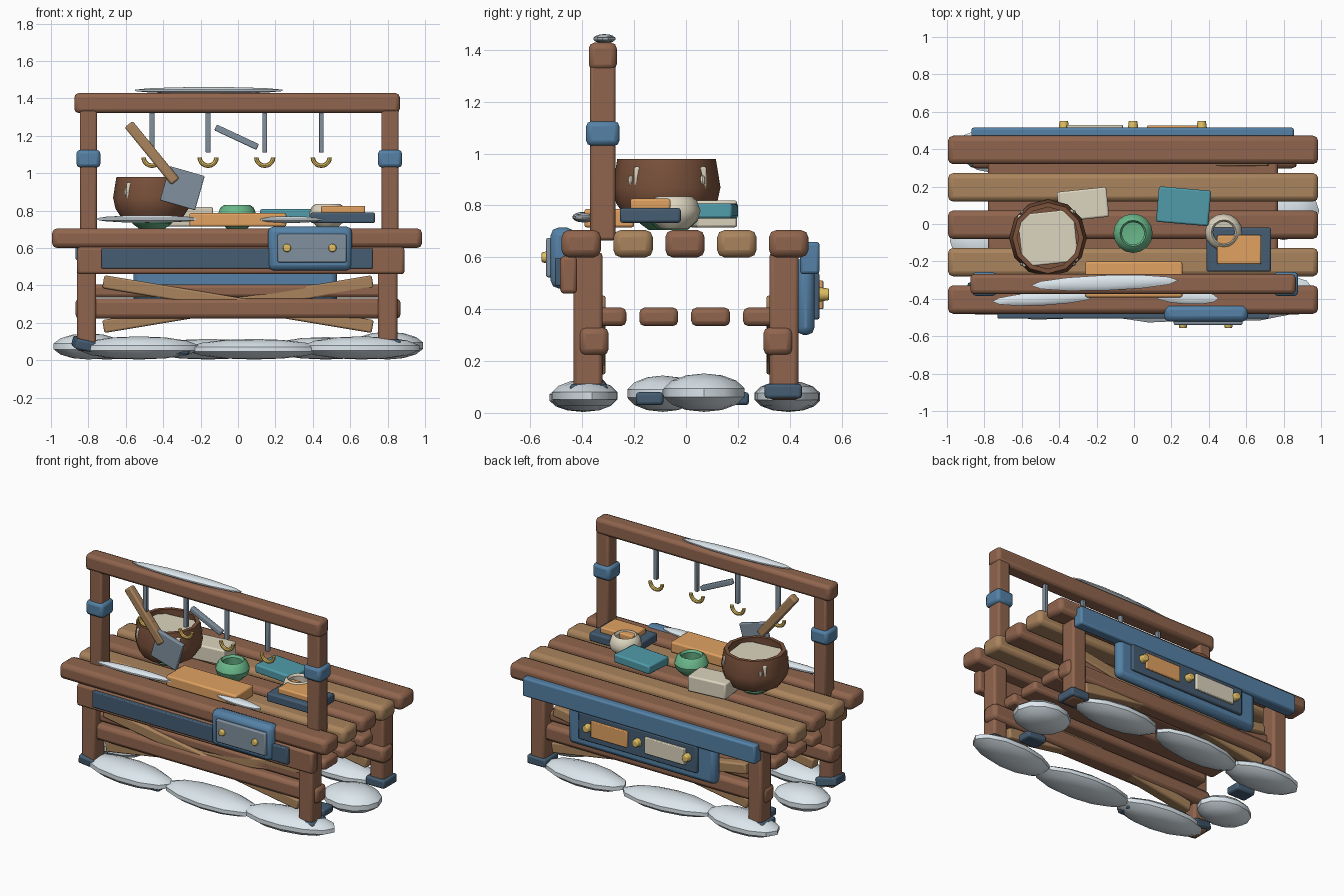
import bpy, bmesh, math
from mathutils import Vector, Matrix

if "Cube" in bpy.data.objects:
    bpy.data.objects.remove(bpy.data.objects["Cube"])

COL = {
    "wood": (0.28, 0.13, 0.075), "light_wood": (0.40, 0.23, 0.11), "pot_brown": (0.20, 0.085, 0.045),
    "blue": (0.09, 0.22, 0.38), "navy": (0.06, 0.11, 0.17), "steel": (0.22, 0.28, 0.34),
    "gold": (0.75, 0.52, 0.12), "snow": (0.72, 0.80, 0.85), "cream": (0.72, 0.66, 0.52),
    "orange": (0.75, 0.36, 0.12), "teal": (0.08, 0.33, 0.40), "green": (0.14, 0.47, 0.25),
}
mats = {}


def finish(name, bm, color, bevel=0, angle=35):
    bmesh.ops.recalc_face_normals(bm, faces=bm.faces)
    me = bpy.data.meshes.new(name)
    bm.to_mesh(me)
    bm.free()
    ob = bpy.data.objects.new(name, me)
    bpy.context.collection.objects.link(ob)
    if color not in mats:
        mats[color] = bpy.data.materials.new(color)
        mats[color].diffuse_color = (*COL[color], 1)
    me.materials.append(mats[color])
    if bevel:
        m = ob.modifiers.new("bevel", "BEVEL")
        m.width, m.segments = bevel, 2
    bpy.ops.object.select_all(action="DESELECT")
    ob.select_set(True)
    bpy.context.view_layer.objects.active = ob
    bpy.ops.object.shade_smooth_by_angle(angle=math.radians(angle))
    return ob


def box(name, x, y, z, color, bevel=0.02, rot=(0, 0, 0)):
    """Box from (min, max) ranges, turned about its centre by degrees."""
    bm = bmesh.new()
    bmesh.ops.create_cube(bm, size=1)
    bmesh.ops.scale(bm, vec=[r[1] - r[0] for r in (x, y, z)], verts=bm.verts)
    ob = finish(name, bm, color, bevel)
    ob.location = [(r[0] + r[1]) / 2 for r in (x, y, z)]
    ob.rotation_euler = [math.radians(a) for a in rot]
    return ob


def bar(name, a, b, y, w, d, color, bevel=0.01):
    """Flat bar in an x-z plane running from a to b."""
    L = math.dist(a, b)
    cx, cz = (a[0] + b[0]) / 2, (a[1] + b[1]) / 2
    ang = math.degrees(math.atan2(b[1] - a[1], b[0] - a[0]))
    return box(name, (cx - L / 2, cx + L / 2), (y - d / 2, y + d / 2), (cz - w / 2, cz + w / 2),
               color, bevel, (0, -ang, 0))


def blob(name, c, r, color="snow", rz=0, seg=12, rings=7):
    bm = bmesh.new()
    bmesh.ops.create_uvsphere(bm, u_segments=seg, v_segments=rings, radius=1)
    bmesh.ops.scale(bm, vec=r, verts=bm.verts)
    ob = finish(name, bm, color)
    ob.location = c
    ob.rotation_euler[2] = math.radians(rz)
    return ob


def lathe(name, prof, c, color, steps=14, angle=35):
    bm = bmesh.new()
    vs = [bm.verts.new((r, 0, z)) for r, z in prof]
    es = [bm.edges.new(p) for p in zip(vs, vs[1:])]
    bmesh.ops.spin(bm, geom=vs + es, axis=(0, 0, 1), cent=(0, 0, 0), angle=math.tau, steps=steps)
    bmesh.ops.remove_doubles(bm, verts=bm.verts, dist=1e-4)
    ob = finish(name, bm, color, 0, angle)
    ob.location = c
    return ob


def knob(name, x, z, y0, y1, r=0.024):
    bm = bmesh.new()
    bmesh.ops.create_cone(bm, cap_ends=True, segments=12, radius1=r, radius2=r * 0.8, depth=abs(y1 - y0))
    ob = finish(name, bm, "gold", 0.005)
    ob.rotation_euler[0] = math.radians(90 if y1 < y0 else -90)
    ob.location = (x, (y0 + y1) / 2, z)


# Table top planks
for i in range(5):
    y = -0.48 + 0.2 * i
    box(f"top_plank_{i}", (-0.995, 0.985), (y, y + 0.152), (0.60, 0.705),
        "light_wood" if i in (1, 3) else "wood", 0.028)

# Legs, feet, long rails and crossed braces on both sides
for side, s in (("front", -1), ("back", 1)):
    for lr, x in (("left", -0.81), ("right", 0.80)):
        box(f"{side}_{lr}_leg", (x - 0.052, x + 0.052), (s * 0.378 - 0.056, s * 0.378 + 0.056), (0.05, 0.62), "wood", 0.015)
        tilt = (8, 12, 10) if (s < 0 and x < 0) else (0, 0, 0)
        box(f"{side}_{lr}_foot", (x - 0.07, x + 0.07), (s * 0.375 - 0.072, s * 0.375 + 0.072), (0.055, 0.112), "navy", 0.012, tilt)
    box(f"{side}_rail", (-0.87, 0.87), (s * 0.355 - 0.057, s * 0.355 + 0.057), (0.222, 0.33), "wood", 0.025)
    for k in (1, -1):
        bar(f"{side}_brace", (-0.72 * k, 0.42), (0.72 * k, 0.18), s * (0.355 + 0.01 * k), 0.07, 0.07, "light_wood")

# Lower shelf slats
for i in range(4):
    y = -0.38 + 0.2 * i
    box(f"shelf_slat_{i}", (-0.78, 0.77), (y, y + 0.15), (0.335, 0.406), "wood")

# Front apron with inset strip and latch box
box("front_apron", (-0.86, 0.89), (-0.485, -0.42), (0.46, 0.605), "wood", 0.015)
box("front_inset", (-0.73, 0.72), (-0.505, -0.46), (0.49, 0.598), "navy", 0.006)
box("front_latch_box", (0.16, 0.61), (-0.522, -0.43), (0.48, 0.715), "blue", 0.03)
box("front_latch_plate", (0.212, 0.58), (-0.54, -0.51), (0.523, 0.675), "steel", 0.008)
for x in (0.262, 0.505):
    knob("front_latch_stud", x, 0.6, -0.53, -0.557)

# Back board, drawer box and its labels
box("back_board", (-0.87, 0.855), (0.44, 0.515), (0.535, 0.66), "blue", 0.012)
box("back_drawer", (-0.56, 0.53), (0.425, 0.496), (0.30, 0.60), "blue", 0.03)
box("back_drawer_panel", (-0.44, 0.44), (0.48, 0.515), (0.36, 0.54), "navy", 0.008)
box("back_orange_plate", (0.07, 0.34), (0.505, 0.527), (0.40, 0.51), "orange", 0.005)
box("back_cream_plate", (-0.36, -0.06), (0.505, 0.53), (0.40, 0.51), "cream", 0.005)
for x in (-0.375, -0.005, 0.362):
    knob("back_stud", x, 0.457, 0.51, 0.552, 0.028)

# Hanging frame
for lr, x in (("left", -0.80), ("right", 0.813)):
    box(f"{lr}_post", (x - 0.046, x + 0.046), (-0.37, -0.272), (0.665, 1.40), "wood", 0.012)
    box(f"{lr}_post_band", (x - 0.064, x + 0.064), (-0.385, -0.257), (1.03, 1.125), "blue", 0.02)
box("top_beam", (-0.875, 0.865), (-0.375, -0.267), (1.322, 1.428), "wood", 0.022)

# Hooks: rod plus lower half ring
for x in (-0.46, -0.16, 0.143, 0.445):
    box("hook_rod", (x - 0.013, x + 0.013), (-0.333, -0.307), (1.11, 1.335), "steel", 0.005)
    bm = bmesh.new()
    ret = bmesh.ops.create_circle(bm, segments=8, radius=0.012,
                                  matrix=Matrix.Translation((0.045, 0, 0)))
    bmesh.ops.contextual_create(bm, geom=bm.edges[:])
    bmesh.ops.spin(bm, geom=bm.faces[:] + bm.edges[:] + bm.verts[:], axis=(0, 1, 0), cent=(0, 0, 0),
                   angle=math.pi, steps=10)
    hook = finish("hook_ring", bm, "gold")
    hook.location = (x, -0.32, 1.085)

# Hanging tools
bar("cleaver_handle", (-0.585, 1.262), (-0.335, 0.955), -0.32, 0.055, 0.05, "light_wood")
box("cleaver_blade", (-0.395, -0.20), (-0.335, -0.305), (0.825, 1.015), "steel", 0.006, (0, 16, 0))
bar("hanging_rod", (-0.12, 1.245), (0.105, 1.14), -0.32, 0.034, 0.034, "steel", 0.006)

# Large pot with ring foot, contents and side studs
PX, PY = -0.46, -0.075
lathe("pot", [(0, 0.765), (0.165, 0.765), (0.195, 0.81), (0.208, 0.87), (0.19, 0.98), (0.165, 0.98),
              (0.175, 0.9), (0.17, 0.86), (0, 0.86)], (PX, PY, 0), "pot_brown", 12, 30)
lathe("pot_foot", [(0, 0.705), (0.07, 0.705), (0.105, 0.73), (0.1, 0.77), (0, 0.77)], (PX, PY, 0), "green")
box("pot_contents", (PX - 0.15, PX + 0.15), (PY - 0.14, PY + 0.14), (0.86, 0.95), "cream", 0.008, (0, 0, 6))
for k in range(4):
    a = math.radians(45 + 90 * k)
    blob("pot_stud", (PX + 0.195 * math.cos(a), PY + 0.195 * math.sin(a), 0.897), (0.012, 0.012, 0.02), "cream", 0, 8, 6)

# Small round bowls
BOWL = [(0, 0), (0.055, 0), (0.095, 0.035), (0.105, 0.07), (0.09, 0.11), (0.07, 0.125),
        (0.06, 0.11), (0.065, 0.05), (0, 0.04)]
lathe("green_bowl", BOWL, (-0.005, -0.05, 0.705), "green", 16)
lathe("cream_bowl", [(r * 0.96, z) for r, z in BOWL], (0.48, -0.045, 0.71), "cream", 16)

# Boards and slabs on the table
box("cream_slab", (-0.405, -0.14), (0.025, 0.185), (0.715, 0.82), "cream", 0.01, (0, 0, 6))
box("teal_slab", (0.125, 0.405), (0.0, 0.19), (0.75, 0.808), "teal", 0.01, (0, 0, -5))
box("orange_board", (-0.26, 0.258), (-0.392, -0.2), (0.715, 0.787), "orange", 0.01)
box("navy_tray", (0.388, 0.733), (-0.255, -0.02), (0.733, 0.79), "navy", 0.01)
box("orange_block", (0.445, 0.68), (-0.215, -0.06), (0.785, 0.826), "orange", 0.008)

# Snow on the beam and on the table edge
blob("beam_snow", (-0.157, -0.315, 1.443), (0.405, 0.042, 0.018), rz=2)
blob("table_snow_left", (-0.485, -0.40, 0.755), (0.28, 0.036, 0.02), rz=3)
blob("table_snow_right", (0.28, -0.39, 0.752), (0.175, 0.04, 0.018), rz=-3)

# Snow drifts around the base: x, y, half sizes, turn
drifts = [(-0.53, -0.39, 0.33, 0.125, 0.062, -4), (0.085, -0.40, 0.36, 0.13, 0.055, -3),
          (0.66, -0.39, 0.32, 0.13, 0.062, 5), (0.47, 0.39, 0.31, 0.125, 0.06, -3),
          (-0.16, 0.40, 0.34, 0.12, 0.055, 4), (-0.70, 0.39, 0.27, 0.13, 0.06, -4),
          (0.80, 0.07, 0.195, 0.16, 0.074, 0), (-0.80, -0.09, 0.19, 0.14, 0.07, 0)]
for i, (x, y, rx, ry, rz, t) in enumerate(drifts):
    blob(f"snow_drift_{i}", (x, y, rz + 0.004), (rx, ry, rz), rz=t)

# Small dark blocks between the drifts
for x, y in ((-0.33, -0.42), (0.70, -0.14), (-0.70, 0.19)):
    box("ground_block", (x - 0.07, x + 0.07), (y - 0.053, y + 0.053), (0.03, 0.08), "navy", 0.012)

for m in bpy.data.materials:
    if m.users and not m.is_grease_pencil:
        m.use_nodes = True
        m.node_tree.nodes["Principled BSDF"].inputs["Base Color"].default_value = m.diffuse_color
